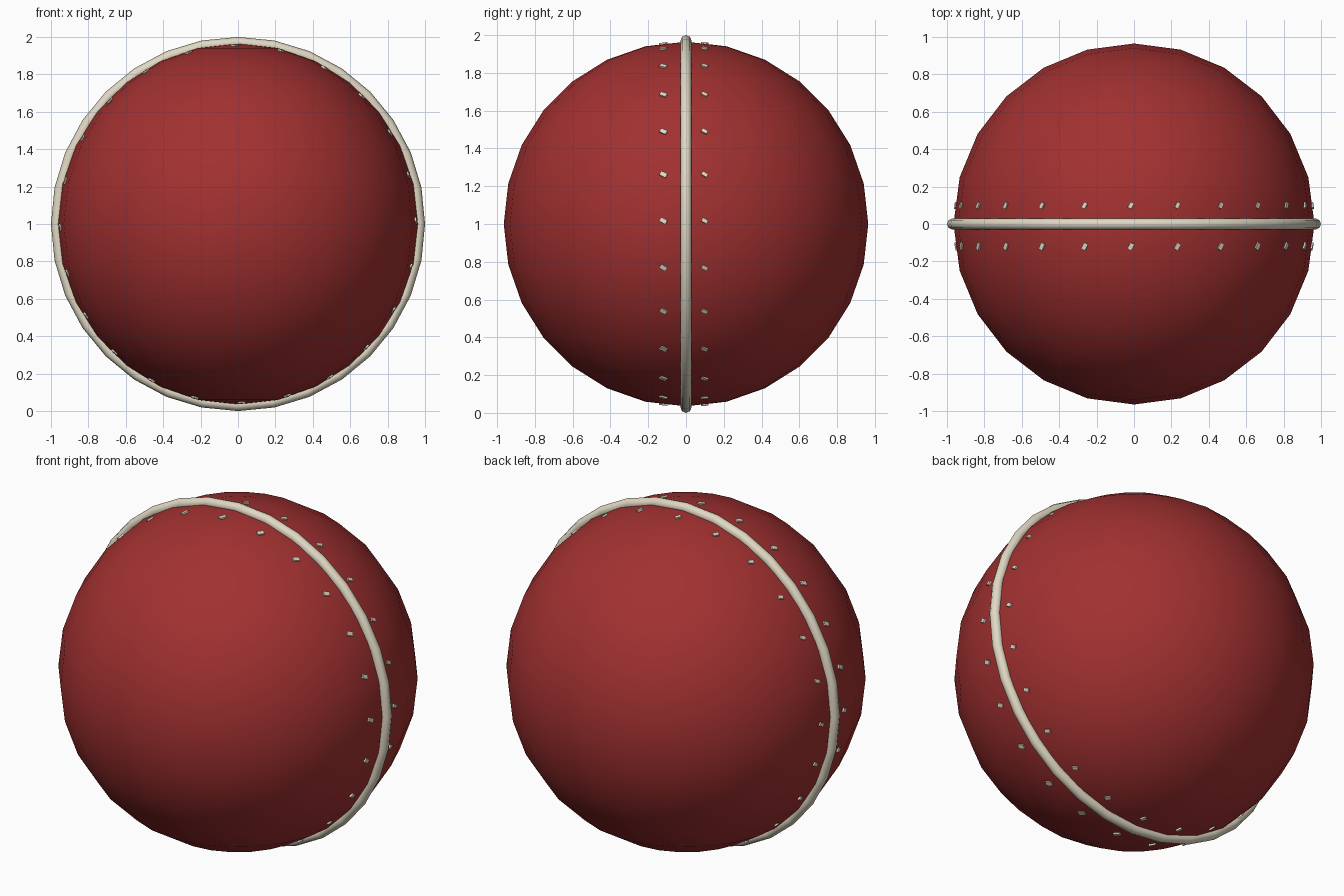
import bpy, bmesh, math
from mathutils import Vector, Matrix
from mathutils.bvhtree import BVHTree

if "Cube" in bpy.data.objects:
    bpy.data.objects.remove(bpy.data.objects["Cube"])

CENTRE = Vector((0, 0, 1))


def material(name, rgb):
    m = bpy.data.materials.new(name)
    m.diffuse_color = (*rgb, 1)
    m.use_nodes = True
    m.node_tree.nodes["Principled BSDF"].inputs["Base Color"].default_value = m.diffuse_color
    return m


red = material("red leather", (0.36, 0.03, 0.03))
cream = material("cream thread", (0.75, 0.69, 0.55))

# Leather ball
bpy.ops.mesh.primitive_uv_sphere_add(segments=24, ring_count=14, radius=0.965, location=CENTRE)
ball = bpy.context.object
ball.name = "ball"
ball.data.materials.append(red)
bpy.ops.object.shade_smooth()

# Raised seam running around the ball in the xz plane
bpy.ops.mesh.primitive_torus_add(major_segments=32, minor_segments=8, major_radius=0.97,
                                 minor_radius=0.03, location=CENTRE,
                                 rotation=(math.pi / 2, 0, 0))
seam = bpy.context.object
seam.name = "seam"
seam.data.materials.append(cream)
bpy.ops.object.shade_smooth()

# Slanted stitches in a row on either side of the seam, seated on the ball's facets
bm = bmesh.new()
bm.from_mesh(ball.data)
surface = BVHTree.FromBMesh(bm)
bm.free()


def stitch_row(name, y, length, width):
    bm = bmesh.new()
    for i in range(24):
        a = math.radians(15 * i + 1)
        ray = Vector((math.cos(a) * 0.96, y, math.sin(a) * 0.96)).normalized()
        hit, normal = surface.ray_cast(Vector(), ray)[:2]
        if normal.dot(ray) < 0:
            normal = -normal
        around = Vector((-math.sin(a), 0, math.cos(a)))
        along = Vector((0, -1, 0)) + around * 0.55
        along = (along - normal * along.dot(normal)).normalized()
        across = normal.cross(along)
        frame = Matrix((along, across, normal)).transposed().to_4x4()
        bmesh.ops.create_cube(bm, size=1, matrix=Matrix.Translation(hit + CENTRE) @ frame
                              @ Matrix.Diagonal((length, width, 0.018, 1)))
    mesh = bpy.data.meshes.new(name)
    bm.to_mesh(mesh)
    bm.free()
    mesh.materials.append(cream)
    bpy.context.collection.objects.link(bpy.data.objects.new(name, mesh))


stitch_row("front_stitches", -0.121, 0.038, 0.024)
stitch_row("back_stitches", 0.099, 0.033, 0.021)
